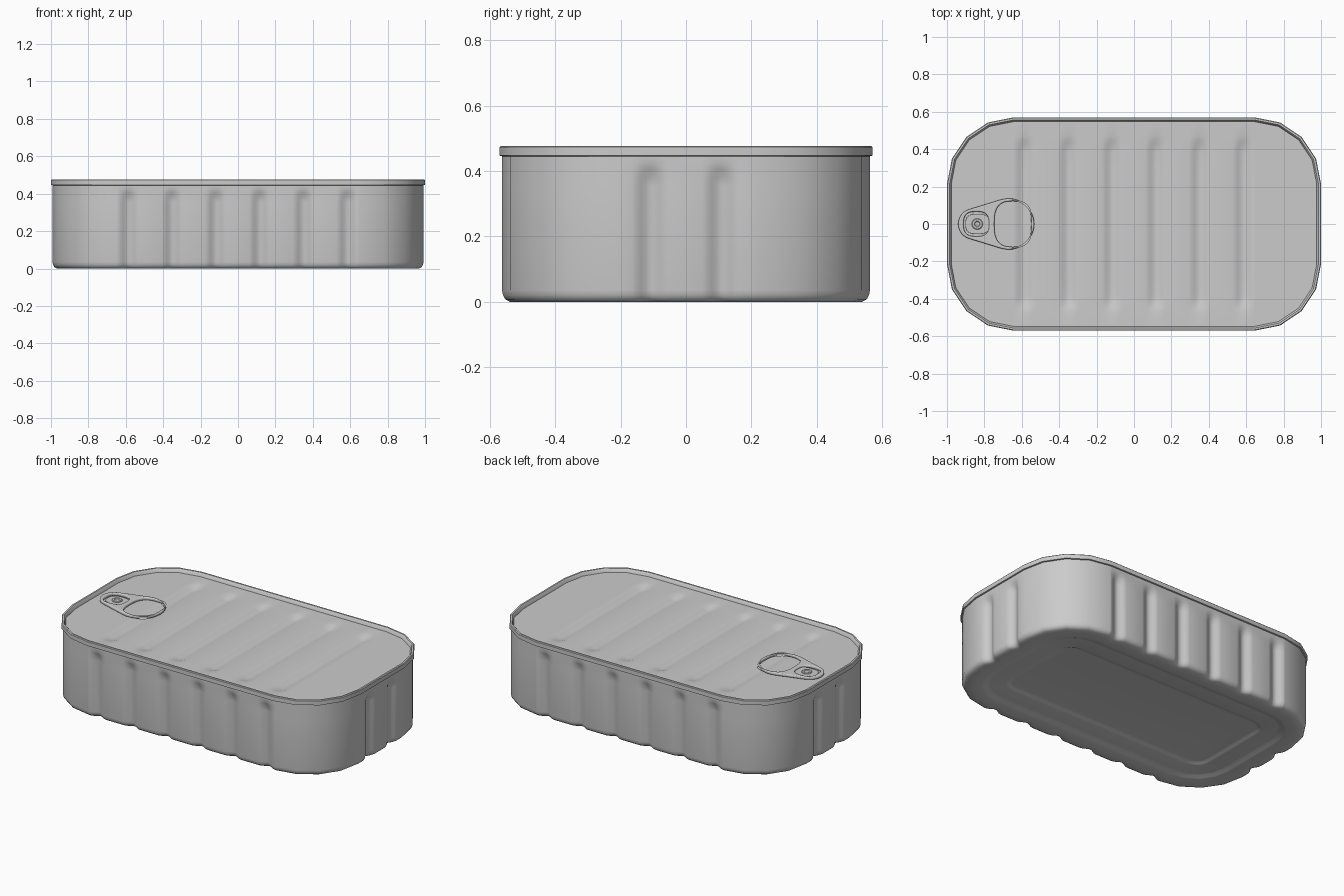
import bpy, bmesh, math

if "Cube" in bpy.data.objects:
    bpy.data.objects.remove(bpy.data.objects["Cube"])

HX, HY, R, SEG = 1.0, 0.57, 0.355, 4      # outer rim half sizes, corner radius, corner steps
CX, CY = HX - R, HY - R
RIB_W, RIB_D = 0.058, 0.024
LONG = [(i - 2.5) * 0.234 for i in range(6)]
SHORT = [-0.108, 0.108]
STEPS = (-1, -0.75, -0.5, -0.25, 0, 0.25, 0.5, 0.75, 1)


def dent(p, ribs):
    t = min(abs(p - c) for c in ribs) / RIB_W
    return math.cos(t * math.pi / 2) ** 2 if t < 1 else 0.0


def outline(inset, z, fade=0.0, ribbed=True):
    """Rounded rectangle, pressed in at the ribs by the fade factor."""
    pts = []
    r = R - inset
    for side in range(4):
        a0 = side * math.pi / 2
        sx = 1 if side in (0, 3) else -1
        sy = 1 if side < 2 else -1
        for k in range(SEG + 1):
            a = a0 + k * math.pi / 2 / SEG
            pts.append((sx * CX + r * math.cos(a), sy * CY + r * math.sin(a), z))
        if not ribbed:
            continue
        ribs = LONG if side % 2 == 0 else SHORT
        sgn = -1 if side < 2 else 1
        for p in sorted((c + s * RIB_W for c in ribs for s in STEPS), reverse=sgn < 0):
            off = r - fade * RIB_D * dent(p, ribs)
            if side % 2 == 0:
                pts.append((p, sy * (CY + off), z))
            else:
                pts.append((sx * (CX + off), p, z))
    return pts


def finish(bm, name, angle=35):
    bmesh.ops.recalc_face_normals(bm, faces=bm.faces)
    me = bpy.data.meshes.new(name)
    bm.to_mesh(me)
    bm.free()
    ob = bpy.data.objects.new(name, me)
    bpy.context.collection.objects.link(ob)
    smooth(ob, angle)
    return ob


def smooth(ob, angle):
    bpy.ops.object.select_all(action='DESELECT')
    ob.select_set(True)
    bpy.context.view_layer.objects.active = ob
    bpy.ops.object.shade_smooth_by_angle(angle=math.radians(angle))


def loft(name, rings, cap_end=False, closed=False):
    bm = bmesh.new()
    rows = [[bm.verts.new(p) for p in ring] for ring in rings]
    pairs = list(zip(rows, rows[1:])) + ([(rows[-1], rows[0])] if closed else [])
    for a, b in pairs:
        for i in range(len(a)):
            j = (i + 1) % len(a)
            bm.faces.new((a[i], a[j], b[j], b[i]))
    if cap_end:
        bm.faces.new(rows[-1])
    return finish(bm, name)


# Can body with pressed side ribs and a stepped underside: (inset, z, rib fade)
body = [(0.008, 0.45, 0), (0.008, 0.425, 0), (0.008, 0.405, 0.35), (0.008, 0.38, 0.8),
        (0.008, 0.355, 1), (0.008, 0.035, 1), (0.011, 0.02, 1), (0.018, 0.008, 1),
        (0.032, 0.0, 1), (0.07, 0.0, 0.5), (0.12, 0.0, 0), (0.135, 0.004, 0), (0.155, 0.012, 0),
        (0.17, 0.014, 0), (0.26, 0.014, 0), (0.27, 0.017, 0), (0.285, 0.024, 0), (0.295, 0.025, 0)]
loft("can_body", [outline(*p) for p in body], cap_end=True)

# Seamed rim
rim = [(0.008, 0.445), (0.0, 0.447), (0.0, 0.473), (0.004, 0.477), (0.014, 0.477),
       (0.018, 0.473), (0.024, 0.45)]
loft("rim", [outline(i, z, 0, False) for i, z in rim], closed=True)

# Lid panel with pressed cross ribs
LID = 0.454
r = R - 0.02
cols = [(CX + r * math.cos(k * math.pi / 2 / SEG), CY + r * math.sin(k * math.pi / 2 / SEG))
        for k in range(SEG + 1)]
cols += [(-x, y) for x, y in cols]
cols += [(c + s * RIB_W, CY + r) for c in LONG for s in STEPS]
cols.sort()
half = [0.25, 0.5, 0.7, 0.74, 0.78, 0.82, 0.86, 1]
fracs = [-v for v in reversed(half)] + [0] + half
bm = bmesh.new()
grid = []
for x, ymax in cols:
    row = []
    for f in fracs:
        y = f * ymax
        fade = max(0, min(1, (0.47 - abs(y)) / 0.07))
        row.append(bm.verts.new((x, y, LID - 0.018 * fade * dent(x, LONG))))
    grid.append(row)
for a, b in zip(grid, grid[1:]):
    for i in range(len(fracs) - 1):
        bm.faces.new((a[i], b[i], b[i + 1], a[i + 1]))
lid = finish(bm, "lid")
if lid.data.polygons[0].normal.z < 0:
    lid.data.flip_normals()


# Pull tab outlines
def superellipse(cx, rx, ry, n=2.8, count=32):
    pts = []
    for k in range(count):
        a = 2 * math.pi * k / count
        c, s = math.cos(a), math.sin(a)
        pts.append((cx + rx * math.copysign(abs(c) ** (2 / n), c),
                    ry * math.copysign(abs(s) ** (2 / n), s)))
    return pts


def egg(c1, r1, c2, r2, count=16):
    t = math.pi - math.acos((r1 - r2) / (c1 - c2))
    big = [-t + 2 * t * k / count for k in range(count + 1)]
    small = [t + (2 * math.pi - 2 * t) * k / count for k in range(count + 1)]
    return ([(c1 + r1 * math.cos(a), r1 * math.sin(a)) for a in big] +
            [(c2 + r2 * math.cos(a), r2 * math.sin(a)) for a in small])


def plate(name, loops, z, thick, bevel):
    cu = bpy.data.curves.new(name, 'CURVE')
    cu.dimensions, cu.fill_mode = '2D', 'BOTH'
    cu.extrude, cu.bevel_depth, cu.bevel_resolution = thick / 2 - bevel, bevel, 2
    cu.offset = -bevel
    for loop in loops:
        sp = cu.splines.new('POLY')
        sp.points.add(len(loop) - 1)
        for p, (x, y) in zip(sp.points, loop):
            p.co = (x, y, 0, 1)
        sp.use_cyclic_u = True
    ob = bpy.data.objects.new(name, cu)
    ob.location.z = z
    bpy.context.collection.objects.link(ob)
    bpy.ops.object.select_all(action='DESELECT')
    ob.select_set(True)
    bpy.context.view_layer.objects.active = ob
    bpy.ops.object.convert(target='MESH')
    smooth(bpy.context.object, 35)


# Pull tab ring, its tongue and the rivet
plate("pull_tab", [egg(-0.67, 0.137, -0.858, 0.082), superellipse(-0.648, 0.099, 0.122),
                   superellipse(-0.843, 0.068, 0.066)], 0.464, 0.018, 0.006)
plate("tab_tongue", [superellipse(-0.836, 0.066, 0.054)], 0.459, 0.008, 0.002)
rivet = [(0.03, 0.455), (0.03, 0.466), (0.026, 0.469), (0.016, 0.469), (0.012, 0.466)]
loft("rivet", [[(-0.838 + q * math.cos(k * math.pi / 8), q * math.sin(k * math.pi / 8), z)
                for k in range(16)] for q, z in rivet], cap_end=True)
